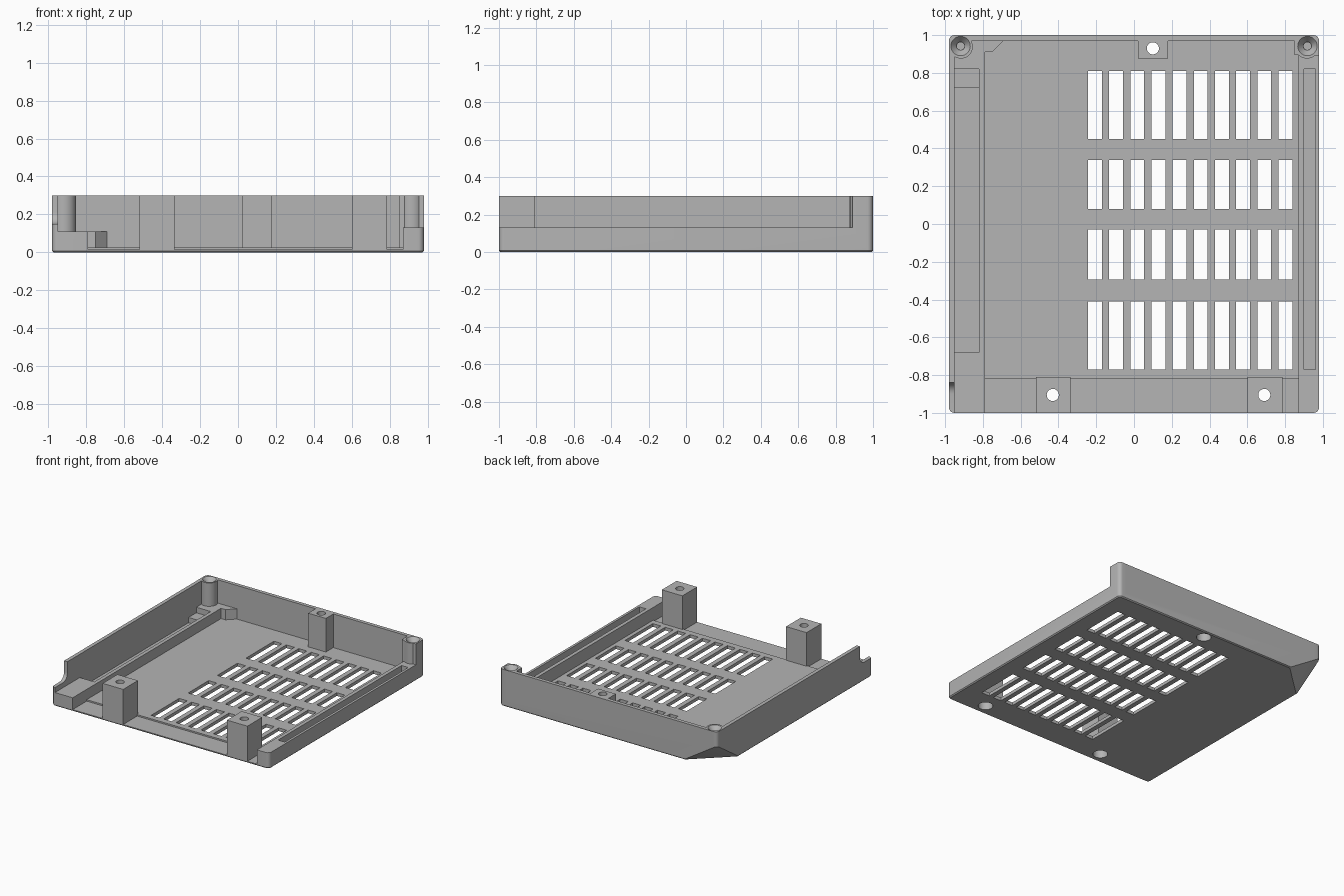
import bpy, bmesh, math
from mathutils import Matrix, Vector

if "Cube" in bpy.data.objects:
    bpy.data.objects.remove(bpy.data.objects["Cube"])

grey = bpy.data.materials.new("plain_grey")
grey.diffuse_color = (0.46, 0.46, 0.46, 1)
grey.use_nodes = True
grey.node_tree.nodes["Principled BSDF"].inputs["Base Color"].default_value = grey.diffuse_color


def make_object(name, bm):
    bmesh.ops.recalc_face_normals(bm, faces=bm.faces)
    me = bpy.data.meshes.new(name)
    bm.to_mesh(me)
    bm.free()
    ob = bpy.data.objects.new(name, me)
    bpy.context.collection.objects.link(ob)
    me.materials.append(grey)
    return ob


def prism(name, pts, lo, hi, axis="z", bevel=0):
    """Extrude a profile along z (x,y points) or along x (y,z points)."""
    def to3d(p, h):
        return (p[0], p[1], h) if axis == "z" else (h, p[0], p[1])
    bm = bmesh.new()
    face = bm.faces.new([bm.verts.new(to3d(p, lo)) for p in pts])
    ext = bmesh.ops.extrude_face_region(bm, geom=[face], use_keep_orig=True)
    verts = [g for g in ext["geom"] if isinstance(g, bmesh.types.BMVert)]
    bmesh.ops.translate(bm, verts=verts, vec=Vector(to3d((0, 0), hi - lo)))
    bmesh.ops.recalc_face_normals(bm, faces=bm.faces)
    if bevel:
        low = [e for e in bm.edges if all(abs(v.co.z - lo) < 1e-6 for v in e.verts)]
        bmesh.ops.bevel(bm, geom=low, offset=bevel, segments=1, affect="EDGES")
    return make_object(name, bm)


def box(name, x0, x1, y0, y1, z0, z1):
    return prism(name, [(x0, y0), (x1, y0), (x1, y1), (x0, y1)], z0, z1)


def cylinder(name, x, y, z0, z1, r0, r1=None):
    bm = bmesh.new()
    bmesh.ops.create_cone(bm, cap_ends=True, segments=48, radius1=r0,
                          radius2=r0 if r1 is None else r1, depth=z1 - z0,
                          matrix=Matrix.Translation((x, y, (z0 + z1) / 2)))
    return make_object(name, bm)


def combine(target, other, operation):
    mod = target.modifiers.new("combine", "BOOLEAN")
    mod.operation = operation
    mod.solver = "EXACT"
    mod.object = other
    bpy.context.view_layer.objects.active = target
    bpy.ops.object.modifier_apply(modifier=mod.name)
    bpy.data.objects.remove(other)


def cut(other):
    combine(body, other, "DIFFERENCE")


def add(other):
    combine(body, other, "UNION")


# Outer block with rounded upright corners and a fine bottom chamfer
R = 0.03
outline = []
for i, (sx, sy) in enumerate([(1, 1), (-1, 1), (-1, -1), (1, -1)]):
    for k in range(7):
        a = math.radians(90 * i + 15 * k)
        outline.append((sx * (0.98 - R) + R * math.cos(a),
                        sy * (1 - R) + R * math.sin(a)))
body = prism("enclosure_base", outline, 0, 0.30, bevel=0.008)

# Main cavity, open at the front, with the clipped back left corner
cut(prism("cavity", [(-0.79, -1.1), (0.87, -1.1), (0.87, 0.97), (-0.69, 0.97),
                     (-0.75, 0.91), (-0.79, 0.91)], 0.026, 0.4))
# Lower strip along the front edge
cut(box("front_strip", -0.79, 0.87, -1.1, -0.82, 0.014, 0.4))
# Space above the left ledge and above the low right wall
cut(box("left_space", -0.95, -0.6, -1.1, 0.97, 0.11, 0.4))
cut(box("right_space", 0.8, 1.1, -1.1, 0.89, 0.13, 0.4))

# Curved step down at the front of the left wall
arc = [(-0.90 + 0.06 * math.sin(t), 0.21 - 0.06 * math.cos(t))
       for t in [math.radians(10 * k) for k in range(10)]]
cut(prism("wall_step", [(-1.1, 0.15)] + arc + [(-0.84, 0.4), (-1.1, 0.4)],
          -1.1, -0.93, axis="x"))

# Screw pillars
pillars = [(-0.52, -0.335, -1.0, -0.81), (0.60, 0.785, -1.0, -0.81),
           (0.02, 0.18, 0.875, 0.985)]
for x0, x1, y0, y1 in pillars:
    add(box("pillar", x0, x1, y0, y1, 0.012, 0.30))

# Corner bosses
add(box("left_boss_web", -0.97, -0.916, 0.885, 0.98, 0.05, 0.30))
add(box("right_boss_web", 0.85, 0.96, 0.895, 0.98, 0.02, 0.30))
for s in (-1, 1):
    add(cylinder("corner_boss", s * 0.916, 0.938, 0.05, 0.30, 0.062))

# Clipped outer corner at the back left
bm = bmesh.new()
k = 1.5
o = Vector((-0.98, 1, 0))
corner = o + Vector((-0.15, 0.14, -0.095))
# tetrahedron enlarged about the corner while keeping the same cutting plane
tips = [corner + v * 2.5 for v in
        (Vector((0.30, 0, 0)), Vector((0, -0.28, 0)), Vector((0, 0, 0.19)))]
vs = [bm.verts.new(p) for p in [corner] + tips]
for f in ((0, 1, 2), (0, 2, 3), (0, 3, 1), (1, 3, 2)):
    bm.faces.new([vs[i] for i in f])
cut(make_object("corner_clip", bm))

# Long pockets: left one keeps a skin over the clipped corner
cut(prism("left_pocket", [(-0.95, -0.68), (-0.82, -0.68), (-0.82, 0.82),
                          (-0.95, 0.82)], 0.065, 0.2))
cut(box("left_pocket_deep", -0.95, -0.82, -0.68, 0.72, 0.022, 0.2))
cut(box("right_pocket", 0.90, 0.96, -0.77, 0.82, 0.022, 0.2))

# Ventilation slots
for y0, y1 in ((0.45, 0.81), (0.08, 0.34), (-0.295, -0.03), (-0.77, -0.41)):
    bm = bmesh.new()
    for i in range(10):
        x = -0.207 + i * 0.1121
        bmesh.ops.create_cube(bm, size=1, matrix=Matrix.Translation((x, (y0 + y1) / 2, 0))
                              @ Matrix.Diagonal((0.073, y1 - y0, 0.2, 1)))
    cut(make_object("vents", bm))

# Through holes with wide recesses underneath
for x, y in ((-0.43, -0.905), (0.69, -0.905), (0.10, 0.93)):
    cut(cylinder("hole", x, y, -0.1, 0.4, 0.032))
    cut(cylinder("recess", x, y, -0.1, 0.15, 0.055))

# Countersunk corner screw holes
for s in (-1, 1):
    cut(cylinder("countersink", s * 0.918, 0.942, 0.265, 0.301, 0.022, 0.052))
    cut(cylinder("screw_hole", s * 0.918, 0.942, 0.18, 0.35, 0.02))

bpy.ops.object.select_all(action="DESELECT")
body.select_set(True)
bpy.context.view_layer.objects.active = body
bpy.ops.object.shade_smooth_by_angle(angle=math.radians(30))
